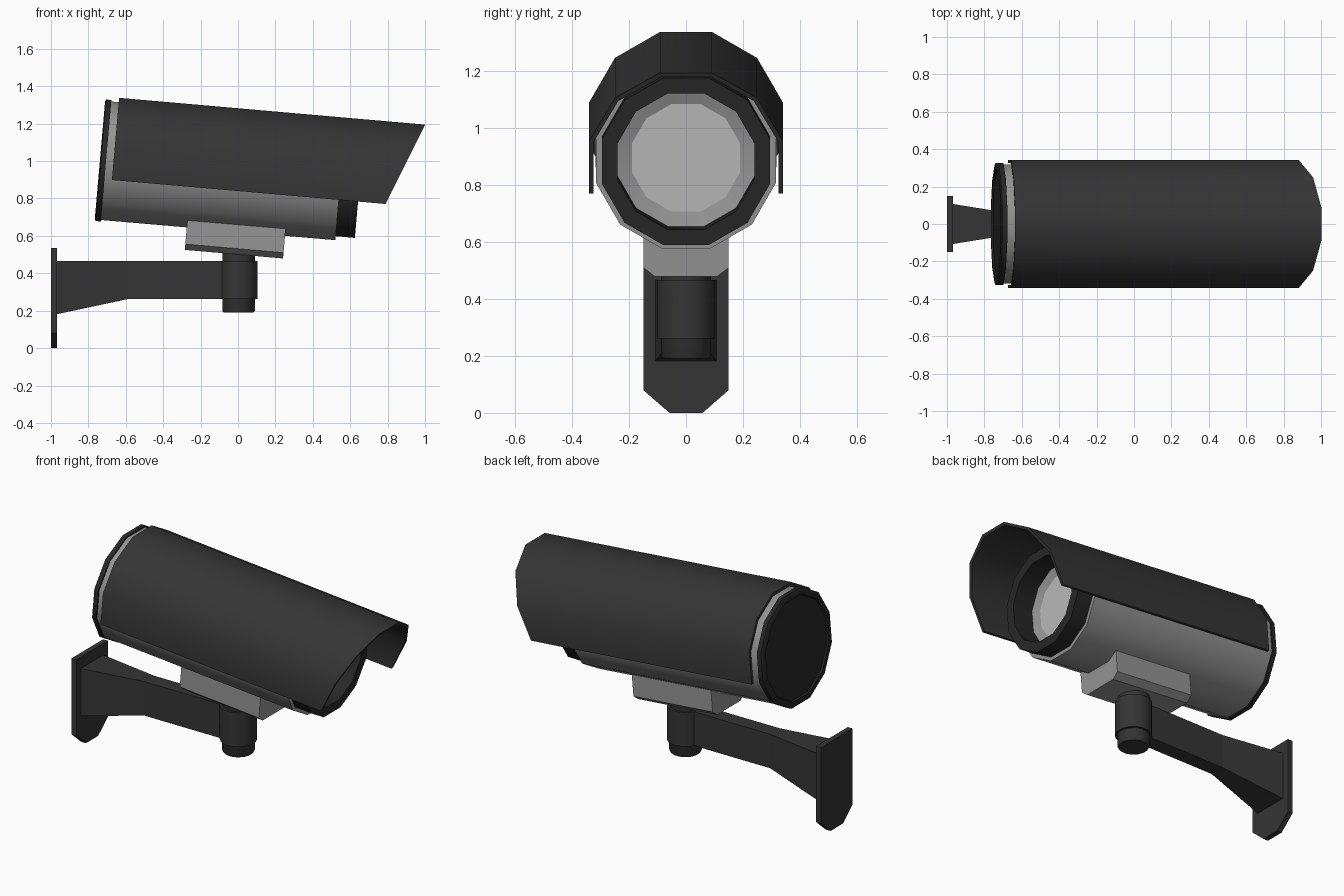
import bpy, bmesh, math
from mathutils import Matrix, Vector

if "Cube" in bpy.data.objects:
    bpy.data.objects.remove(bpy.data.objects["Cube"])

# Camera housing frame: axis along local x, nosed down 5 degrees
TILT = Matrix.Translation((0, 0, 0.94)) @ Matrix.Rotation(math.radians(5), 4, 'Y')
# Vertical frame for the swivel: local x points up
UP = Matrix.Translation((0.003, 0, 0)) @ Matrix.Rotation(math.radians(-90), 4, 'Y')
FLAT = Matrix.Identity(4)


def material(name, v):
    m = bpy.data.materials.new(name)
    m.diffuse_color = (v, v, v, 1)
    m.use_nodes = True
    m.node_tree.nodes["Principled BSDF"].inputs["Base Color"].default_value = m.diffuse_color
    return m


DARK = material("dark_grey", 0.035)
BLACK = material("black", 0.02)
GREY = material("mid_grey", 0.3)
LENS = material("pale_glass", 0.5)


def finish(name, verts, faces, matrix, mat, angle=None):
    mesh = bpy.data.meshes.new(name)
    bm = bmesh.new()
    vs = [bm.verts.new(matrix @ Vector(v)) for v in verts]
    for f in faces:
        bm.faces.new([vs[i] for i in f])
    bmesh.ops.recalc_face_normals(bm, faces=bm.faces)
    bm.to_mesh(mesh)
    bm.free()
    mesh.materials.append(mat)
    ob = bpy.data.objects.new(name, mesh)
    bpy.context.collection.objects.link(ob)
    if angle:
        bpy.ops.object.select_all(action='DESELECT')
        ob.select_set(True)
        bpy.context.view_layer.objects.active = ob
        bpy.ops.object.shade_smooth_by_angle(angle=math.radians(angle))
    return ob


def lathe(name, profile, matrix, mat, n=12, caps=(False, False)):
    """Turn (position, apothem) pairs round local x, with a flat side on top."""
    verts, faces = [], []
    for u, a in profile:
        r = a / math.cos(math.pi / n)
        for k in range(n):
            t = (k + 0.5) * 2 * math.pi / n
            verts.append((u, r * math.cos(t), r * math.sin(t)))
    for i in range(len(profile) - 1):
        for k in range(n):
            j = (k + 1) % n
            faces.append((i * n + k, i * n + j, (i + 1) * n + j, (i + 1) * n + k))
    if caps[0]:
        faces.append(range(n))
    if caps[1]:
        faces.append(range(len(verts) - n, len(verts)))
    return finish(name, verts, faces, matrix, mat, 40)


def prism(name, outline, x0, x1, matrix, mat):
    """Extrude a (y, z) outline along local x."""
    n = len(outline)
    verts = [(x, y, z) for x in (x0, x1) for y, z in outline]
    faces = [range(n), range(n, 2 * n)]
    faces += [(k, (k + 1) % n, n + (k + 1) % n, n + k) for k in range(n)]
    return finish(name, verts, faces, matrix, mat)


# Housing barrel, rear cap and front bezel
lathe("housing", [(-0.71, 0.318), (0.55, 0.316), (0.55, 0.29)], TILT, GREY, caps=(True, False))
lathe("rear_cap", [(-0.732, 0.285), (-0.741, 0.29), (-0.741, 0.316), (-0.735, 0.326),
                   (-0.708, 0.326), (-0.708, 0.31)], TILT, BLACK, caps=(True, False))
lathe("front_bezel", [(0.54, 0.295), (0.653, 0.295), (0.653, 0.24), (0.515, 0.24)], TILT, BLACK)
lathe("lens_ring", [(0.52, 0.24), (0.505, 0.19)], TILT, GREY)
lathe("lens", [(0.495, 0.19), (0.505, 0.19)], TILT, LENS, caps=(True, True))

# Sun shade: open twelve-sided shell with a raked front
outer, inner = [], []
for a, row in ((0.341, outer), (0.325, inner)):
    r = a / math.cos(math.pi / 12)
    for d in range(-15, 196, 30):
        t = math.radians(d)
        w = -0.1 if d in (-15, 195) else r * math.sin(t)
        row.append((r * math.cos(t), w))
loop = outer + inner[::-1]
n = len(loop)
verts = [(-0.668, y, w) for y, w in loop]
verts += [(0.801 + (w + 0.1) * 0.395, y, w) for y, w in loop]
faces = [(k, (k + 1) % n, n + (k + 1) % n, n + k) for k in range(n)]
for k in range(len(outer) - 1):
    for o in (0, n):
        faces.append((o + k, o + k + 1, o + n - 2 - k, o + n - 1 - k))
finish("sun_shade", verts, faces, TILT, DARK, 40)

# Mounting block under the housing
prism("mounting_block", [(-0.15, -0.27), (-0.15, -0.407), (-0.11, -0.438),
                         (0.11, -0.438), (0.15, -0.407), (0.15, -0.27)],
      -0.247, 0.28, TILT, GREY)

# Swivel pin and collar
lathe("swivel_pin", [(0.19, 0.08), (0.2, 0.087), (0.52, 0.087)], UP, DARK, 16, (True, True))
lathe("swivel_collar", [(0.262, 0.1), (0.467, 0.1)], UP, DARK, 16, (True, True))

# Bracket arm: (x, half width, bottom) stations, flared towards the wall
verts = []
for x, h, z in ((-0.975, 0.108, 0.18), (-0.59, 0.046, 0.262), (0, 0.046, 0.262)):
    verts += [(x, -h, z), (x, h, z), (x, h, 0.466), (x, -h, 0.466)]
faces = [range(4), range(8, 12)]
faces += [(i + k, i + (k + 1) % 4, i + 4 + (k + 1) % 4, i + 4 + k)
          for i in (0, 4) for k in range(4)]
finish("bracket_arm", verts, faces, FLAT, DARK)

# Wall plate with cut lower corners
prism("wall_plate", [(-0.15, 0.535), (-0.15, 0.08), (-0.058, 0), (0.058, 0),
                     (0.15, 0.08), (0.15, 0.535)], -1.0, -0.968, FLAT, DARK)
